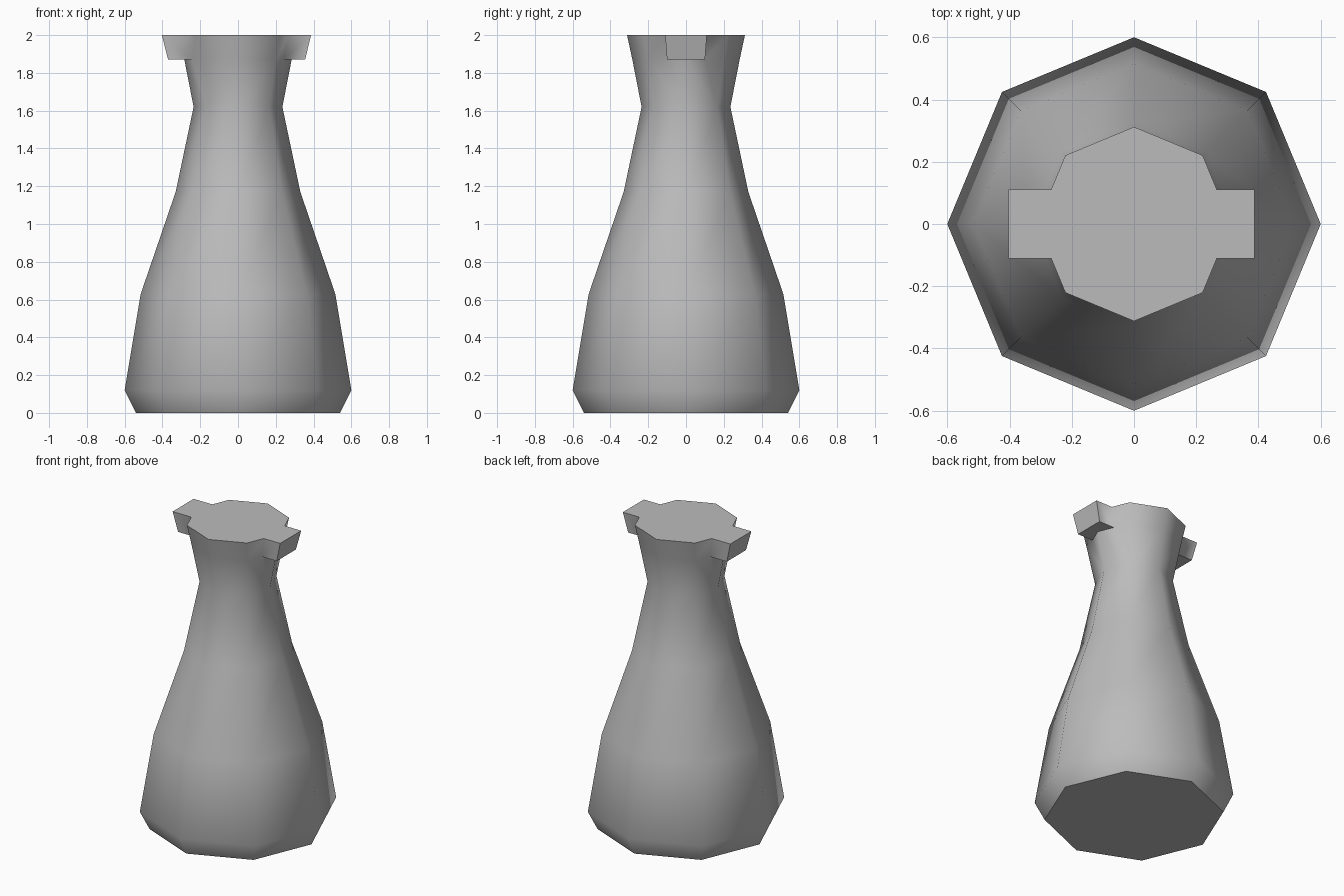
import bpy
import bmesh
from math import cos, sin, pi
from mathutils import Vector

old = bpy.data.objects.get("Cube")
if old:
    bpy.data.objects.remove(old, do_unlink=True)

clay = bpy.data.materials.new("plain_grey")
clay.use_nodes = True
GREY = (0.5, 0.5, 0.5, 1)
clay.diffuse_color = GREY
clay.node_tree.nodes["Principled BSDF"].inputs["Base Color"].default_value = GREY

SIDES = 8
LUG_CORNERS = (0, SIDES // 2)        # octagon corners that carry a lug
LUG_BOTTOM, TOP = 1.87, 2.0
PROFILE = [(0.54, 0), (0.60, 0.12), (0.515, 0.63), (0.33, 1.17), (0.235, 1.62)]

bm = bmesh.new()


def corner(r, z, k):
    a = 2 * pi * k / SIDES
    return Vector((r * cos(a), r * sin(a), z))


def ring(r, z):
    return [bm.verts.new(corner(r, z, k)) for k in range(SIDES)]


def midpoints(r, z):
    """Points halfway along the octagon edges beside each lug corner."""
    return {k: bm.verts.new((corner(r, z, k) + corner(r, z, k + 1)) / 2)
            for c in LUG_CORNERS for k in (c, (c - 1) % SIDES)}


# Body
rings = [ring(r, z) for r, z in PROFILE]
bm.faces.new(rings[0])
for low, high in zip(rings, rings[1:]):
    for k in range(SIDES):
        n = (k + 1) % SIDES
        bm.faces.new((low[k], low[n], high[n], high[k]))

# Flared neck, split beside the lugs
neck, neck_mid = ring(0.284, LUG_BOTTOM), midpoints(0.284, LUG_BOTTOM)
rim = {k: bm.verts.new(corner(0.312, TOP, k))
       for k in range(SIDES) if k not in LUG_CORNERS}
rim_mid = midpoints(0.312, TOP)
for k in range(SIDES):
    n = (k + 1) % SIDES
    mid = [neck_mid[k]] if k in neck_mid else []
    bm.faces.new([rings[-1][k], rings[-1][n], neck[n]] + mid + [neck[k]])
    low = [neck[k] if k in rim else neck_mid[k], neck[n] if n in rim else neck_mid[k]]
    high = [rim.get(n) or rim_mid[k], rim.get(k) or rim_mid[k]]
    bm.faces.new(low + high)

# Lugs on the left and right of the rim
cap = []
lug_tips = {}
for c, low_x, high_x in zip(LUG_CORNERS, (0.355, -0.37), (0.387, -0.403)):
    before, after = (c - 1) % SIDES, c
    tip_low = [bm.verts.new((low_x, neck_mid[k].co.y, LUG_BOTTOM)) for k in (before, after)]
    tip_high = [bm.verts.new((high_x, rim_mid[k].co.y, TOP)) for k in (before, after)]
    bm.faces.new((tip_low[0], tip_low[1], tip_high[1], tip_high[0]))
    for i, k in enumerate((before, after)):
        bm.faces.new((neck_mid[k], tip_low[i], tip_high[i], rim_mid[k]))
    bm.faces.new((neck_mid[before], neck[c], neck_mid[after], tip_low[1], tip_low[0]))
    lug_tips[c] = [rim_mid[before]] + tip_high + [rim_mid[after]]

# Flat top over neck and lugs
for k in range(SIDES):
    cap += lug_tips[k] if k in lug_tips else [rim[k]]
bm.faces.new(cap)

# Smooth sides, crisp base, top and lug corners
bmesh.ops.recalc_face_normals(bm, faces=bm.faces[:])
for f in bm.faces:
    f.smooth = True
for e in bm.edges:
    angle = e.calc_face_angle_signed(0)
    e.smooth = -1.25 < angle < 0.95

mesh = bpy.data.meshes.new("flask")
bm.to_mesh(mesh)
bm.free()
mesh.materials.append(clay)
flask = bpy.data.objects.new("flask", mesh)
bpy.context.collection.objects.link(flask)
